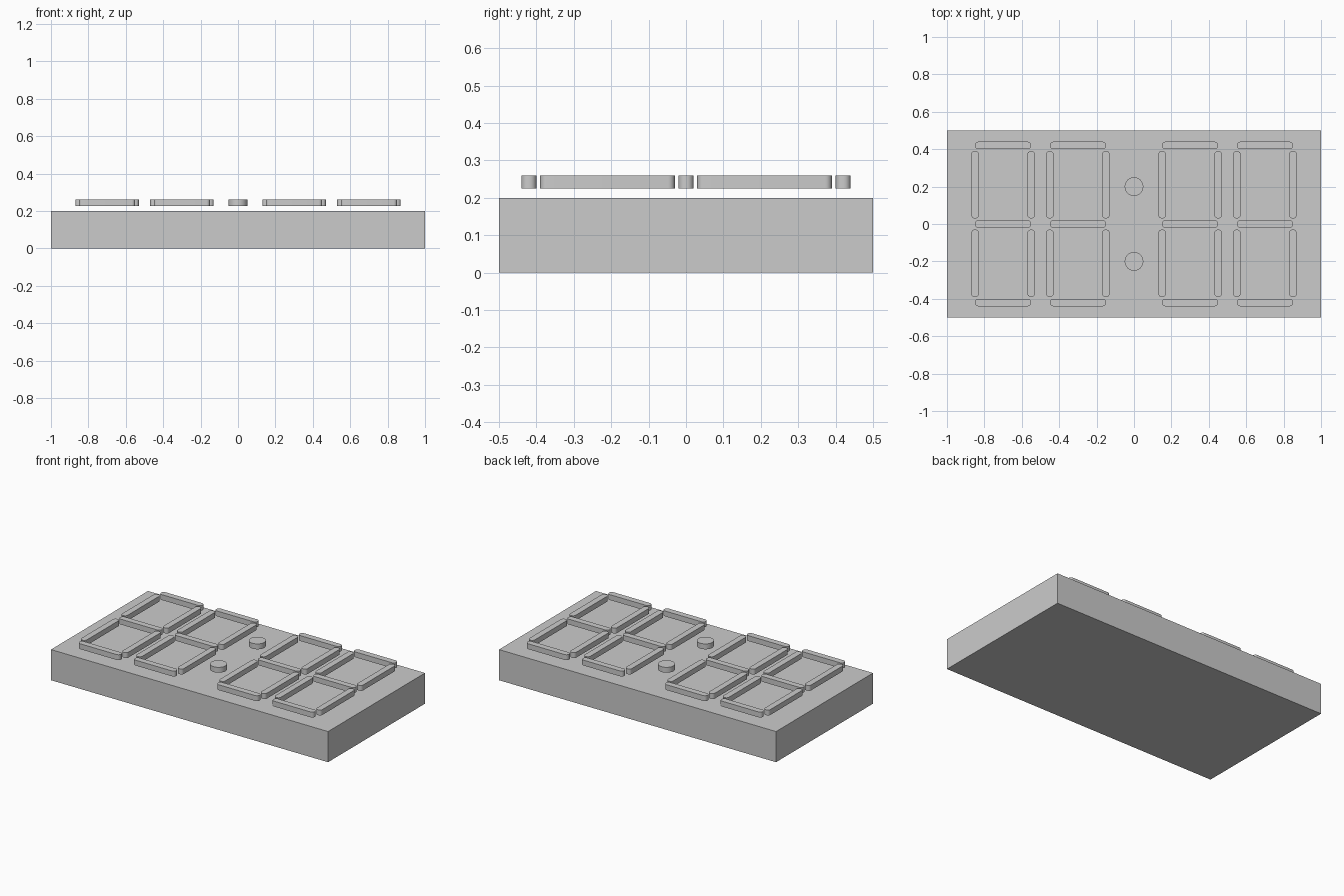
import bpy, math

cube = bpy.data.objects.get("Cube")
if cube:
    bpy.data.objects.remove(cube, do_unlink=True)

grey = bpy.data.materials.new("light grey")
grey.use_nodes = True
COLOUR = (0.6, 0.6, 0.6, 1)
grey.diffuse_color = COLOUR
grey.node_tree.nodes["Principled BSDF"].inputs["Base Color"].default_value = COLOUR

BASE_TOP = 0.2
LOW, HIGH = 0.225, 0.26   # the raised shapes float just above the base
THICK = 0.04              # width of a segment
ROUND = 0.018             # corner radius of a segment


def prism(name, outline, low, high, smooth=True):
    """Extrude a closed outline upwards into a solid."""
    n = len(outline)
    verts = [(x, y, z) for z in (low, high) for x, y in outline]
    faces = [list(range(n))[::-1], list(range(n, 2 * n))]
    faces += [[i, (i + 1) % n, n + (i + 1) % n, n + i] for i in range(n)]
    mesh = bpy.data.meshes.new(name)
    mesh.from_pydata(verts, [], faces)
    mesh.materials.append(grey)
    obj = bpy.data.objects.new(name, mesh)
    bpy.context.collection.objects.link(obj)
    if smooth:
        bpy.ops.object.select_all(action='DESELECT')
        obj.select_set(True)
        bpy.context.view_layer.objects.active = obj
        bpy.ops.object.shade_smooth_by_angle(angle=math.radians(35))
    return obj


def rounded(cx, cy, width, depth, radius, steps=6):
    """Outline of a rectangle with rounded corners."""
    points = []
    for k, (sx, sy) in enumerate(((1, 1), (-1, 1), (-1, -1), (1, -1))):
        for i in range(steps + 1):
            a = (k + i / steps) * math.pi / 2
            points.append((cx + sx * (width / 2 - radius) + radius * math.cos(a),
                           cy + sy * (depth / 2 - radius) + radius * math.sin(a)))
    return points


# Base slab
prism("base", [(-1, -0.5), (1, -0.5), (1, 0.5), (-1, 0.5)], 0, BASE_TOP, smooth=False)

# Four digits of seven segments each
for d, x in enumerate((-0.7, -0.3, 0.3, 0.7), 1):
    for label, y in (("bottom", -0.42), ("middle", 0), ("top", 0.42)):
        prism(f"digit_{d}_{label}_segment",
              rounded(x, y, 0.3, THICK, ROUND), LOW, HIGH)
    for side, sx in (("right", -1), ("left", 1)):
        for level, sy in (("lower", -1), ("upper", 1)):
            prism(f"digit_{d}_{level}_{side}_segment",
                  rounded(x + sx * 0.15, sy * 0.21, THICK, 0.36, ROUND), LOW, HIGH)

# Two colon dots
for label, y in (("lower", -0.2), ("upper", 0.2)):
    ring = [(0.05 * math.cos(math.tau * i / 32), y + 0.05 * math.sin(math.tau * i / 32))
            for i in range(32)]
    prism(f"{label}_colon_dot", ring, LOW, HIGH)
